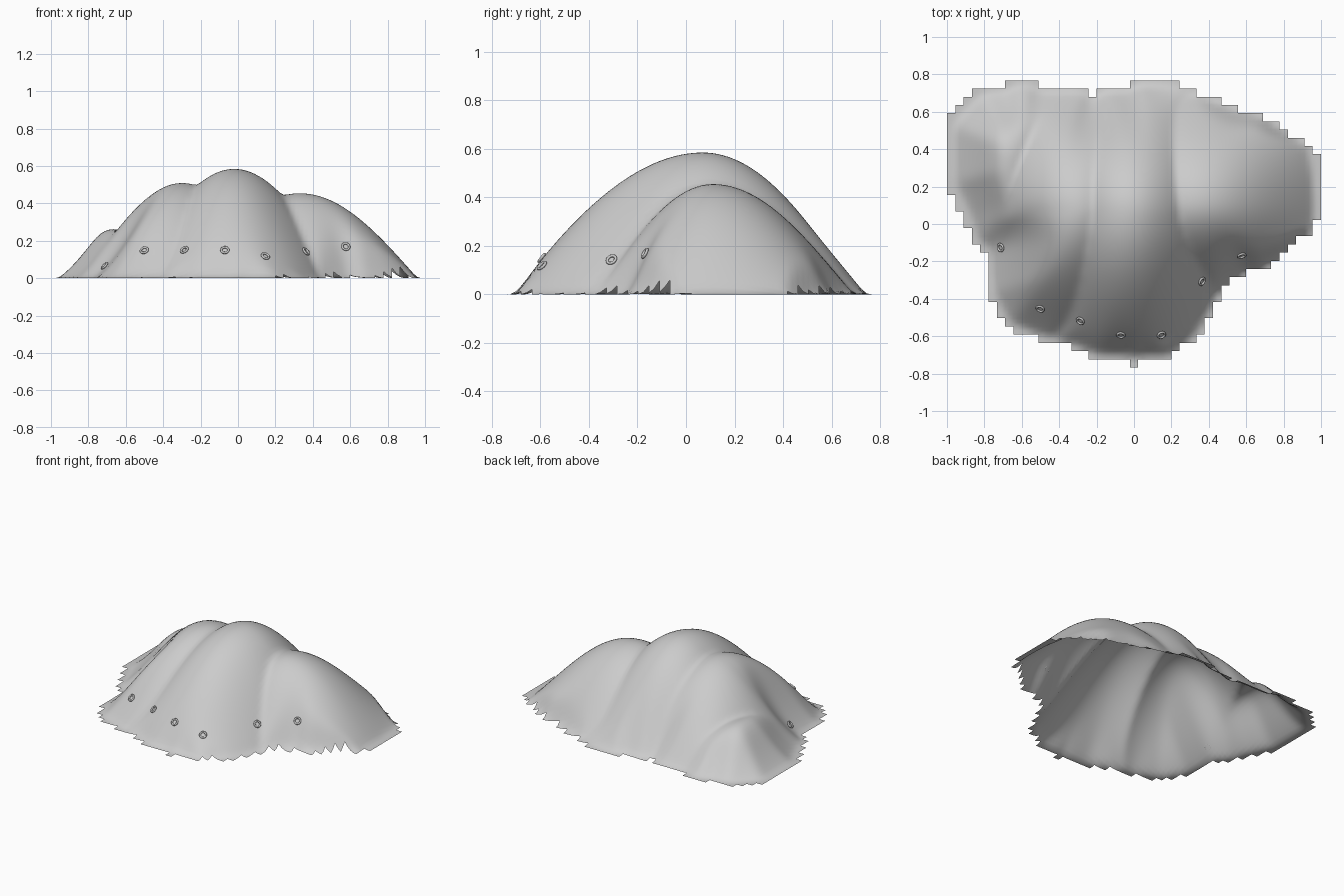
import bpy, bmesh, math
from mathutils import Vector
from mathutils.geometry import intersect_point_line

if "Cube" in bpy.data.objects:
    bpy.data.objects.remove(bpy.data.objects["Cube"], do_unlink=True)

# Single stone grey colour
grey = bpy.data.materials.new("light_grey")
grey.use_nodes = True
grey.diffuse_color = (0.6, 0.6, 0.6, 1)
grey.node_tree.nodes["Principled BSDF"].inputs["Base Color"].default_value = (0.6, 0.6, 0.6, 1)

# Ground outline of the shell
OUTLINE = [Vector((x, y, 0)) for x, y in (
    (-1, .55), (-.82, .73), (-.69, .73), (-.65, .77), (-.51, .77), (-.5, .73),
    (-.25, .73), (-.22, .69), (-.17, .73), (-.02, .73), (.02, .77), (.2, .77),
    (.33, .71), (.55, .62), (.69, .58), (.8, .5), (.95, .4), (1, .33), (1, .07),
    (.95, -.03), (.82, -.15), (.68, -.24), (.6, -.25), (.47, -.36), (.37, -.56),
    (.2, -.72), (.03, -.72), (.02, -.77), (-.02, -.77), (-.03, -.72), (-.2, -.72),
    (-.34, -.66), (-.5, -.62), (-.69, -.55), (-.78, -.38), (-.8, -.15),
    (-.87, -.1), (-.91, .03), (-.96, .14), (-1, .2))]
EDGES = list(zip(OUTLINE, OUTLINE[1:] + OUTLINE[:1]))

# Humps: centre x, centre y, height, left and right half widths, front y, back y,
# front lean, narrowing towards the ends
HUMPS = ((-.68, .35, .265, .33, .36, -.42, .84, 0, 0),
         (-.3, .07, .51, .54, .53, -.6, .74, .2, .25),
         (-.02, .07, .585, .56, .57, -.74, .74, .05, .45),
         (.33, .11, .455, .59, .63, -.37, .69, 0, .15))

# Height grid: coarse cells give the stepped rim, each split for smoothness
NX, NY, SUB = 45, 35, 2
SX, SY = 2 / NX, 1.535 / NY
LAST_I, LAST_J = NX * SUB, NY * SUB


def position(i, j):
    return -1 + i * SX / SUB, -.767 + j * SY / SUB


def inside(x, y):
    hit = False
    for a, b in EDGES:
        if (a.y > y) != (b.y > y) and x < a.x + (y - a.y) * (b.x - a.x) / (b.y - a.y):
            hit = not hit
    return hit


def edge_distance(x, y):
    p, best = Vector((x, y, 0)), 9.0
    for a, b in EDGES:
        t = intersect_point_line(p, a, b)[1]
        best = min(best, (p - a.lerp(b, min(max(t, 0), 1))).length)
    return best if inside(x, y) else 0.0


def bump(u):
    return math.cos(math.pi / 2 * min(abs(u), 1))


def hump_height(x, y):
    body = 0.0
    for cx, cy, h, left, right, front, back, lean, narrow in HUMPS:
        along = bump((y - cy) / (cy - front if y < cy else back - cy))
        dx = x - cx + lean * max(cy - y, 0)
        width = (left if dx < 0 else right) * (1 - narrow * (1 - along))
        body = max(body, h * along * bump(dx / width))
    return body


def hem_limit(x, y):
    # The hem rises gently on the right flank and steeply on the left one
    d = edge_distance(x, y)
    slope = 1.3 + (.7 * x if x < 0 else 2.2 * x * x)
    return slope * d + 1.2 * d * d


def blur(grid, passes):
    for _ in range(passes):
        grid = {(i, j): (2 * z + sum(grid.get((i + a, j + b), 0) for a, b in
                                     ((1, 0), (-1, 0), (0, 1), (0, -1)))) / 6
                for (i, j), z in grid.items()}
    return grid


def soft_min(a, b):
    return 0.0 if min(a, b) < .001 else (a ** -8 + b ** -8) ** (-1 / 8)


KEYS = [(i, j) for i in range(LAST_I + 1) for j in range(LAST_J + 1)]
LIMIT = blur({k: hem_limit(*position(*k)) for k in KEYS}, 4)
HEIGHT = blur({k: soft_min(hump_height(*position(*k)), LIMIT[k] - .028) for k in KEYS}, 1)


def surface(x, y):
    # Bilinear reading of the height grid
    u, v = (x + 1) * SUB / SX, (y + .767) * SUB / SY
    i, j = int(u), int(v)
    u, v = u - i, v - j
    return ((HEIGHT[i, j] * (1 - u) + HEIGHT[i + 1, j] * u) * (1 - v)
            + (HEIGHT[i, j + 1] * (1 - u) + HEIGHT[i + 1, j + 1] * u) * v)


def finish(obj, name):
    obj.name = name
    obj.data.materials.append(grey)
    for poly in obj.data.polygons:
        poly.use_smooth = True


# Draped shell: an open sheet over the humps
bm = bmesh.new()
verts = {}


def vert(i, j):
    if (i, j) not in verts:
        verts[i, j] = bm.verts.new((*position(i, j), HEIGHT[i, j]))
    return verts[i, j]


for ci in range(NX):
    for cj in range(NY):
        if inside(*position((ci + .5) * SUB, (cj + .5) * SUB)):
            for k in range(SUB * SUB):
                i, j = ci * SUB + k % SUB, cj * SUB + k // SUB
                bm.faces.new([vert(i, j), vert(i + 1, j), vert(i + 1, j + 1), vert(i, j + 1)])
mesh = bpy.data.meshes.new("draped_shell")
bm.to_mesh(mesh)
bm.free()
shell = bpy.data.objects.new("draped_shell", mesh)
bpy.context.collection.objects.link(shell)
finish(shell, "draped_shell")

# Eyelets along the front hem, lying on the slope
for n, (x, y) in enumerate(((-.71, -.125), (-.5, -.45), (-.285, -.515), (-.07, -.59),
                            (.145, -.59), (.36, -.305), (.575, -.165))):
    e = .02
    normal = Vector((surface(x - e, y) - surface(x + e, y),
                     surface(x, y - e) - surface(x, y + e), 2 * e)).normalized()
    bpy.ops.mesh.primitive_torus_add(
        major_radius=.019, minor_radius=.006, major_segments=24, minor_segments=10,
        location=Vector((x, y, surface(x, y))) + normal * .006,
        rotation=normal.to_track_quat('Z', 'Y').to_euler())
    finish(bpy.context.object, f"eyelet_{n + 1}")
